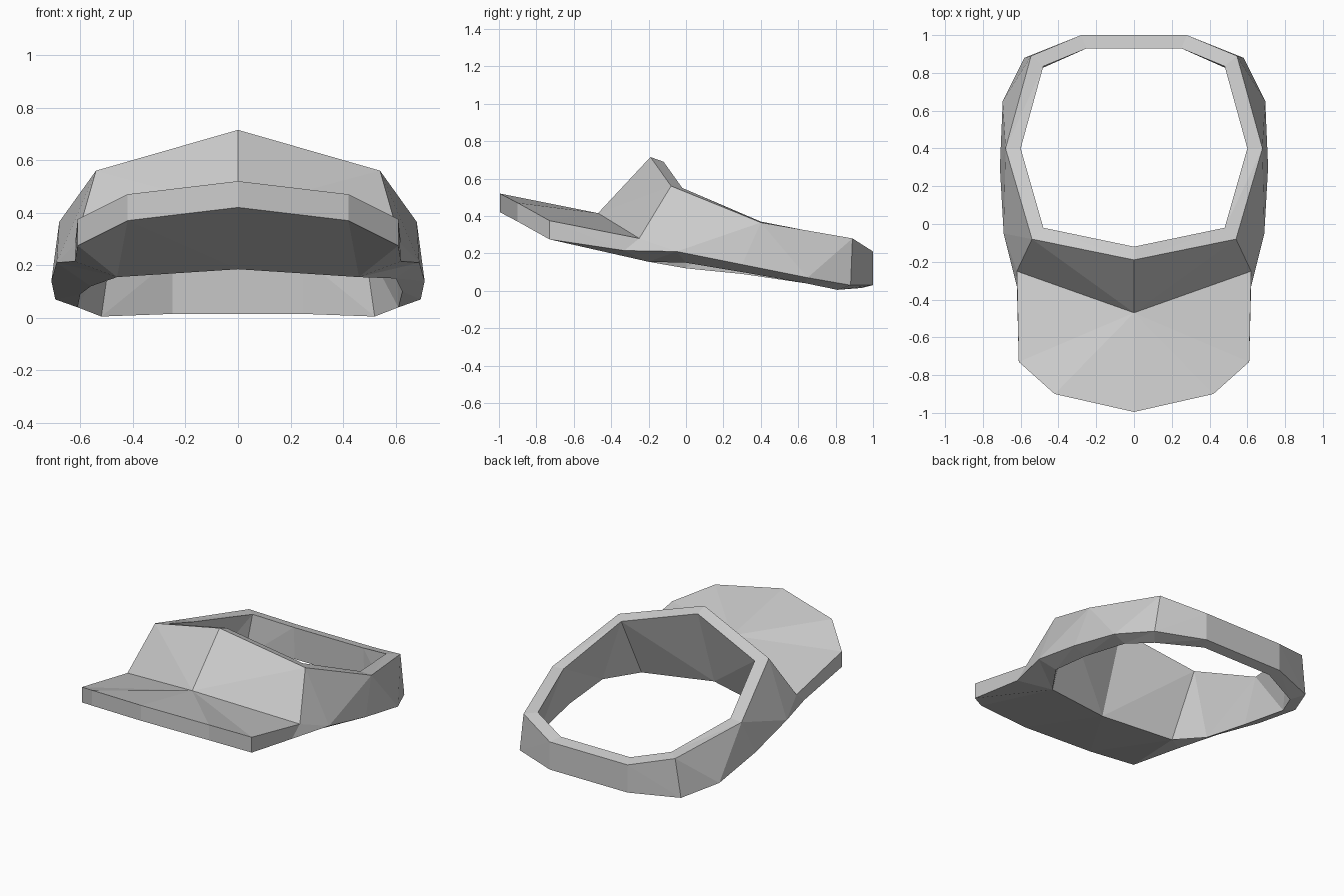
import bpy
import bmesh
from mathutils import Vector

cube = bpy.data.objects.get("Cube")
if cube:
    bpy.data.objects.remove(cube, do_unlink=True)

GREY = (0.6, 0.6, 0.6, 1)
fabric = bpy.data.materials.new("light grey")
fabric.use_nodes = True
fabric.diffuse_color = GREY
fabric.node_tree.nodes["Principled BSDF"].inputs["Base Color"].default_value = GREY

# Half outlines of the band, from centre front round to the back
TOP_OUT = [(0, -.19, .715), (.54, -.08, .56), (.68, .4, .365), (.545, .89, .28), (.28, 1, .21)]
TOP_IN = [(0, -.12, .69), (.48, -.02, .55), (.6, .4, .37), (.48, .835, .285), (.25, .93, .225)]
LOW_OUT = [(0, -.47, .415), (.62, -.25, .28), (.69, -.05, .21), (.71, .3, .14),
           (.695, .65, .07), (.58, .88, .03), (.28, 1, .03)]
LOW_IN = [(0, -.29, .185), (.46, -.2, .155), (.6, 0, .15), (.625, .3, .1),
          (.61, .64, .04), (.52, .81, .005), (.25, .94, .015)]
# The right side of the lower hem sags inward a little
LOW_IN_RIGHT = LOW_IN[:2] + [(.56, 0, .12), (.6, .3, .09)] + LOW_IN[4:]

# Half outline of the peak
PEAK = [(0, -.995, .52), (.42, -.9, .47), (.61, -.73, .375)]
PEAK_LOW = [(x, y, z - .1) for x, y, z in PEAK]
PEAK_HEEL = (.62, -.33, .215)


def flip(chain):
    return [(-x, y, z) for x, y, z in chain]


def bridge(faces, a, b):
    """Join two open chains with triangles, always taking the shorter diagonal."""
    i = j = 0
    while i < len(a) - 1 or j < len(b) - 1:
        step_a = (Vector(a[i + 1]) - Vector(b[j])).length if i < len(a) - 1 else 9
        step_b = (Vector(a[i]) - Vector(b[j + 1])).length if j < len(b) - 1 else 9
        if step_a < step_b:
            faces.append((a[i], a[i + 1], b[j]))
            i += 1
        else:
            faces.append((a[i], b[j + 1], b[j]))
            j += 1


def build(name, faces):
    bm = bmesh.new()
    for face in faces:
        bm.faces.new([bm.verts.new(p) for p in face])
    bmesh.ops.remove_doubles(bm, verts=bm.verts, dist=.0005)
    bmesh.ops.recalc_face_normals(bm, faces=bm.faces)
    mesh = bpy.data.meshes.new(name)
    bm.to_mesh(mesh)
    bm.free()
    mesh.materials.append(fabric)
    obj = bpy.data.objects.new(name, mesh)
    bpy.context.collection.objects.link(obj)
    return obj


# Head band: four skins between the four outlines, closed across the back
band = []
left = [TOP_OUT, TOP_IN, LOW_IN, LOW_OUT]
right = [flip(c) for c in (TOP_OUT, TOP_IN, LOW_IN_RIGHT, LOW_OUT)]
for side in (left, right):
    for k in range(4):
        bridge(band, side[k], side[(k + 1) % 4])
for k in range(4):
    n = (k + 1) % 4
    band.append((left[k][-1], left[n][-1], right[n][-1], right[k][-1]))
build("head_band", band)

# Peak: top, rim, underside and the hidden end against the band
peak = []
for turn, hem in ((list, LOW_IN), (flip, LOW_IN_RIGHT)):
    edge, low, inner = turn(PEAK), turn(PEAK_LOW), turn(hem[:3])
    seam, heel = turn(LOW_OUT[:3]), turn([PEAK_HEEL])[0]
    bridge(peak, edge, seam[:2])
    bridge(peak, edge, low)
    bridge(peak, low + [heel], inner[:2])
    bridge(peak, [edge[2], seam[1]], [low[2], heel])
    peak.append((seam[1], seam[2], heel))
    peak.append((heel, seam[2], inner[1]))
    peak.append((seam[2], inner[2], inner[1]))
    bridge(peak, seam, inner)
build("peak", peak)
